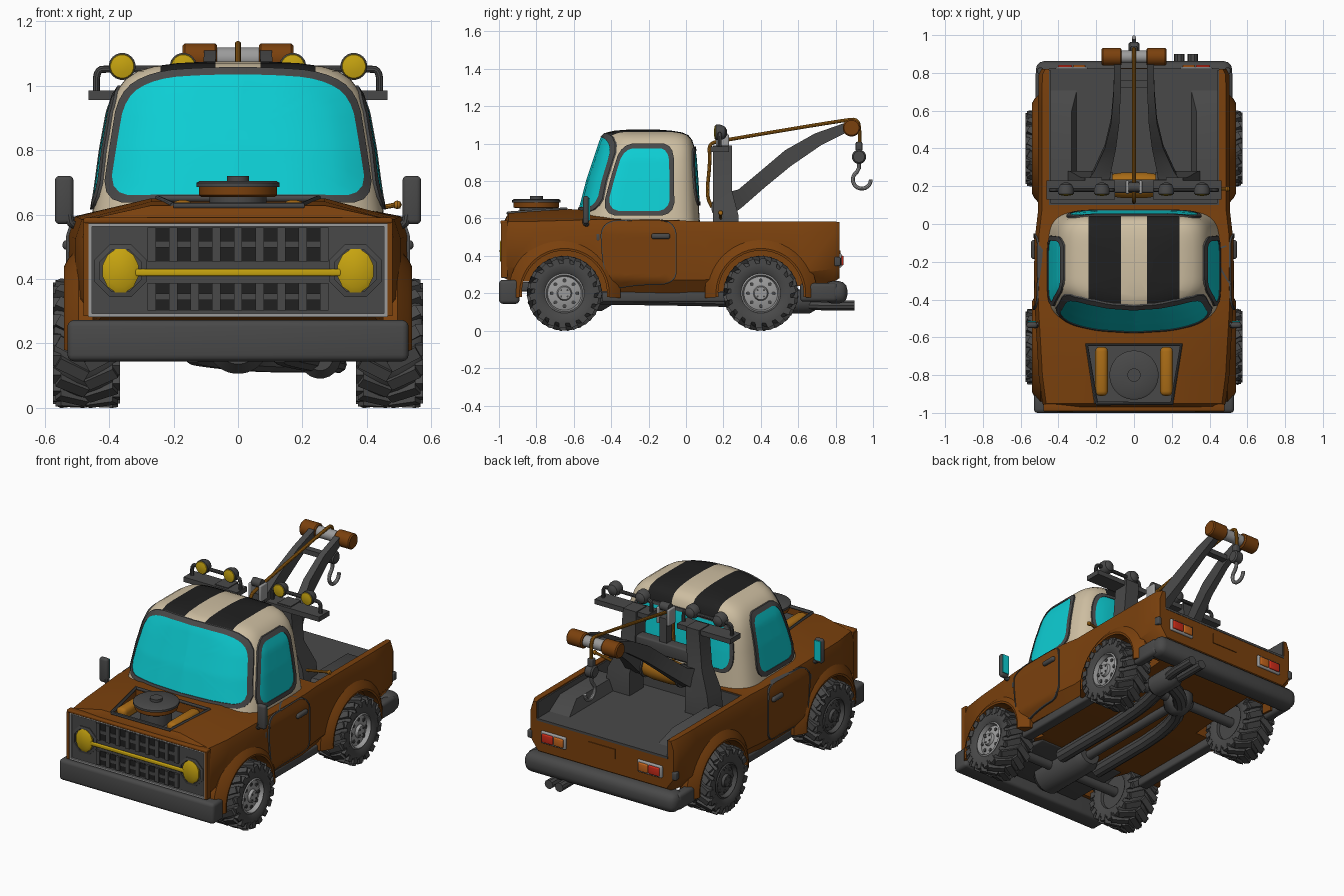
import bpy, bmesh, math
from mathutils import Vector, Matrix
from mathutils.bvhtree import BVHTree

if "Cube" in bpy.data.objects:
    bpy.data.objects.remove(bpy.data.objects["Cube"])

def material(name, rgb):
    m = bpy.data.materials.new(name)
    m.diffuse_color = (*rgb, 1)
    m.use_nodes = True
    m.node_tree.nodes["Principled BSDF"].inputs["Base Color"].default_value = m.diffuse_color
    return m
BROWN = material("rust_brown", (.195, .052, .004))
OCHRE = material("ochre", (.40, .15, .008))
DARK = material("dark_grey", (.066, .066, .066))
BLACK = material("black", (.014, .014, .014))
SAND = material("sand", (.62, .52, .36))
GLASS = material("cyan_glass", (.004, .62, .66))
YELLOW = material("yellow", (.57, .37, .005))
STEEL = material("light_grey", (.33, .33, .33))
RED = material("red", (.60, .025, .010))
ORANGE = material("orange", (.55, .13, .012))

# ---------- helpers ----------
def finish(name, bm, mats, recalc=True):
    bmesh.ops.remove_doubles(bm, verts=bm.verts, dist=1e-5)
    if recalc:
        bmesh.ops.recalc_face_normals(bm, faces=bm.faces)
    me = bpy.data.meshes.new(name)
    bm.to_mesh(me)
    bm.free()
    for m in mats:
        me.materials.append(m)
    ob = bpy.data.objects.new(name, me)
    bpy.context.collection.objects.link(ob)
    return ob

def box(name, c, s, mat, bevel=0):
    bm = bmesh.new()
    bmesh.ops.create_cube(bm, size=1)
    bmesh.ops.scale(bm, vec=s, verts=bm.verts)
    if bevel:
        bmesh.ops.bevel(bm, geom=bm.edges[:], offset=bevel, segments=3, profile=.5, affect='EDGES')
    ob = finish(name, bm, [mat])
    ob.location = c
    return ob

def loft(name, secs, mat):
    bm = bmesh.new()
    rings = [[bm.verts.new(p) for p in s] for s in secs]
    n = len(secs[0])
    for a, b in zip(rings, rings[1:]):
        for i in range(n):
            bm.faces.new((a[i], a[(i + 1) % n], b[(i + 1) % n], b[i]))
    bm.faces.new(rings[0])
    bm.faces.new(rings[-1])
    return finish(name, bm, [mat])

def lathe(name, prof, mat, axis, loc, n=32, squash=1):
    secs = []
    for r, h in prof:
        ring = []
        for i in range(n):
            a = 2 * math.pi * (i + .5) / n
            u, v = squash * r * math.cos(a), r * math.sin(a)
            ring.append(Vector({'X': (h, u, v), 'Y': (u, h, v), 'Z': (u, v, h)}[axis]) + Vector(loc))
        secs.append(ring)
    return loft(name, secs, mat)

def rod(name, r, h0, h1, mat, axis, loc, n=24):
    return lathe(name, [(r, h0), (r, h1)], mat, axis, loc, n)

def chaikin(pts, n=2, closed=True):
    pts = [Vector(p) for p in pts]
    for _ in range(n):
        out = [] if closed else [pts[0]]
        for i in range(len(pts) if closed else len(pts) - 1):
            a, b = pts[i], pts[(i + 1) % len(pts)]
            out += [a.lerp(b, .25), a.lerp(b, .75)]
        pts = out if closed else out + [pts[-1]]
    return pts

def tube(name, pts, r, mat):
    cu = bpy.data.curves.new(name, 'CURVE')
    cu.dimensions, cu.bevel_depth, cu.bevel_resolution, cu.use_fill_caps = '3D', r, 3, True
    sp = cu.splines.new('POLY')
    sp.points.add(len(pts) - 1)
    for p, q in zip(sp.points, pts):
        p.co = (*q, 1)
    cu.materials.append(mat)
    tmp = bpy.data.objects.new(name + "_path", cu)
    bpy.context.collection.objects.link(tmp)
    me = bpy.data.meshes.new_from_object(tmp.evaluated_get(bpy.context.evaluated_depsgraph_get()))
    bpy.data.objects.remove(tmp)
    bpy.context.collection.objects.link(bpy.data.objects.new(name, me))

def cut(target, cutters):
    for c in cutters:
        m = target.modifiers.new("cut", 'BOOLEAN')
        m.operation, m.object, m.solver = 'DIFFERENCE', c, 'EXACT'
    me = bpy.data.meshes.new_from_object(target.evaluated_get(bpy.context.evaluated_depsgraph_get()))
    target.modifiers.clear()
    target.data = me
    for c in cutters:
        bpy.data.objects.remove(c)

def bvh(ob):
    bm = bmesh.new()
    bm.from_mesh(ob.data)
    return BVHTree.FromBMesh(bm)

def decal(name, pts, out, tree, border, rim, fill, rounds=3):
    """Thin bordered plate laid on a surface, seen against direction `out`."""
    out, line = Vector(out), []
    rounded = chaikin(pts, rounds)
    for a, b in zip(rounded, rounded[1:] + rounded[:1]):
        k = max(1, math.ceil((b - a).length / .03))
        line += [a.lerp(b, i / k) for i in range(k)]
    lo = Vector([min(p[i] for p in line) for i in (0, 1)])
    hi = Vector([max(p[i] for p in line) for i in (0, 1)])
    mid, half = (lo + hi) / 2, (hi - lo) / 2
    def place(p, off):
        base = Vector((0, p[0], p[1])) if abs(out.x) > .5 else Vector((p[0], 0, p[1]))
        hit = tree.ray_cast(base + out * 3, -out)
        if hit[0] is None:
            hit = tree.find_nearest(base + out * .5)
        return hit[0] + out * off
    fx, fz = 1 - border / half.x, 1 - border / half.y
    steps = [(1, 1, -.004), (1, 1, .009), (fx, fz, .009), (fx, fz, .005)]
    steps += [(fx * k / 8, fz * k / 8, .005) for k in range(7, -1, -1)]
    bm = bmesh.new()
    rings = [[bm.verts.new(place((mid.x + (p.x - mid.x) * sx, mid.y + (p.y - mid.y) * sz), o)) for p in line]
             for sx, sz, o in steps]
    n = len(line)
    for j in range(len(rings) - 1):
        for i in range(n):
            f = bm.faces.new((rings[j][i], rings[j][(i + 1) % n], rings[j + 1][(i + 1) % n], rings[j + 1][i]))
            f.material_index = 0 if j < 3 else 1
    bm.normal_update()
    if sum(f.normal.dot(out) for f in bm.faces) < 0:
        bmesh.ops.reverse_faces(bm, faces=bm.faces)
    return finish(name, bm, [rim, fill], False)

# ---------- body shell with wheel wells, bed and engine bay cut out ----------
def body_section(y, w, zb, zs, zt):
    half = [(w - .05, zb), (w, zb + .07), (w, zs - .06), (w - .02, zs), (.27, zt)]
    return [(x, y, z) for x, z in half] + [(-x, y, z) for x, z in reversed(half)]
body = loft("body", [body_section(*s) for s in [
    (-.97, .475, .28, .58, .59), (-.95, .485, .27, .585, .628), (-.8, .505, .26, .585, .64), (-.62, .515, .25, .59, .65),
    (-.45, .525, .21, .595, .64), (-.05, .522, .20, .59, .60), (.07, .508, .20, .585, .585), (.62, .508, .24, .585, .585),
    (.79, .505, .26, .585, .585), (.82, .49, .28, .58, .58)]], BROWN)
wells = [rod("well_cutter", .232, .33, .8, BROWN, 'X', (0 if s > 0 else -1.13, y, .2), 40) for s in (1, -1) for y in (-.65, .4)]
bed_cut = box("bed_cutter", (0, .6, .72), (.9, 1.0, .5), BROWN)
bay = lambda z0, z1: [[(-.2, -.95, z), (.2, -.95, z), (.25, -.64, z), (-.25, -.64, z)] for z in (z0, z1)]
cut(body, wells + [bed_cut, loft("bay_cutter", bay(.575, .8), BROWN)])
body_tree = bvh(body)
box("hood_lip", (0, -.972, .581), (.96, .04, .018), BROWN, .006)

# ---------- cab ----------
def cab_ring(z, yf, yb, w):
    ring, yc, h = [], (yf + yb) / 2, (yb - yf) / 2
    for i in range(88):
        a = 2 * math.pi * i / 88
        c, s = math.cos(a), math.sin(a)
        x = math.copysign(abs(c) ** .36, c)
        t = math.copysign(abs(s) ** .36, s)
        ring.append((w * x, yc + h * t + (.07 * x * x * -t * min(1, w / .3) if t < 0 else 0), z))
    return ring
cab = loft("cab", [cab_ring(*r) for r in [
    (.57, -.59, .075, .458), (.64, -.572, .07, .447), (.8, -.53, .062, .425), (.92, -.49, .053, .403), (.98, -.47, .045, .380),
    (1.02, -.457, .033, .350), (1.045, -.445, .013, .312), (1.060, -.425, -.02, .262), (1.070, -.38, -.08, .19),
    (1.076, -.30, -.16, .08)]], SAND)
cab_tree = bvh(cab)
bm = bmesh.new()
bm.from_mesh(cab.data)
for x in (-.24, -.07, .07, .24):
    bmesh.ops.bisect_plane(bm, geom=bm.verts[:] + bm.edges[:] + bm.faces[:], plane_co=(x, 0, 0), plane_no=(1, 0, 0))
for f in bm.faces:                                   # roof stripes
    c = f.calc_center_median()
    f.material_index = int(c.z > .98 and .07 < abs(c.x) < .24)
bm.to_mesh(cab.data)
bm.free()
cab.data.materials.append(BLACK)
sym = lambda half: half + [(-x, z) for x, z in reversed(half)]
decal("windshield", sym([(.25, .64), (.425, .635), (.398, .82), (.372, .98), (.27, 1.045), (.1, 1.058)]), (0, -1, 0), cab_tree, .023, DARK, GLASS, 2)
decal("rear_window", sym([(.2, .67), (.37, .67), (.34, .97), (.2, .985)]), (0, 1, 0), cab_tree, .02, DARK, GLASS)
for s in (-1, 1):
    decal("side_window", [(-.455, .615), (-.25, .615), (-.06, .615), (-.065, .8), (-.065, 1.0), (-.2, 1.0), (-.345, 1.0), (-.40, .83)],
          (s, 0, 0), cab_tree, .025, DARK, GLASS, 2)
    decal("door", [(-.457, .59), (-.455, .42), (-.42, .215), (-.25, .245), (-.05, .245), (-.05, .4), (-.05, .595), (-.25, .595)],
          (s, 0, 0), body_tree, .006, DARK, BROWN)
    box("door_handle", (s * .53, -.135, .505), (.03, .10, .03), DARK, .012)
    # mirrors
    box("mirror", (s * .54, -.535, .645), (.058, .032, .15), DARK, .014)
    box("mirror_glass", (s * .54, -.517, .65), (.044, .006, .12), GLASS)
    tube("mirror_arm", chaikin([(s * .46, -.5, .57), (s * .52, -.54, .565), (s * .525, -.54, .60)], 2, False), .013, DARK)
    box("fender_badge", (s * .515, -.47, .50), (.02, .02, .04), DARK, .006)
    # wheel arch flares
    for y in (-.65, .4):
        arc = [math.radians(-5 + 190 * i / 24) for i in range(25)]
        rib = lambda a: [(s * x, y + r * math.cos(a), .2 + r * math.sin(a)) for x, r in ((.45, .228), (.538, .228), (.54, .24), (.528, .262), (.495, .30), (.45, .30))]
        loft("wheel_flare", [rib(a) for a in arc], BROWN)
    box("running_board", (s * .44, -.12, .18), (.07, .66, .055), DARK, .012)
    # tail lights
    box("tail_light_frame", (s * .33, .822, .375), (.17, .02, .075), STEEL, .008)
    box("tail_light_red", (s * .365, .832, .375), (.075, .02, .052), RED, .006)
    box("tail_light_amber", (s * .29, .832, .375), (.065, .02, .052), ORANGE, .006)
    box("side_marker", (s * .495, .81, .37), (.03, .035, .05), DARK, .008)
    box("rear_bumper_end", (s * .492, .71, .205), (.06, .2, .10), DARK, .02)
    box("bed_side_liner", (s * .446, .46, .525), (.008, .71, .105), DARK)
    loft("bed_wheel_hump", [[(s * .45, y0, z), (s * x, y0, z), (s * x, y1, z), (s * .45, y1, z)]
                            for z, x, y0, y1 in ((.47, .30, .16, .72), (.545, .33, .22, .60))], DARK)
    box("grille_side_lip", (s * .472, -.972, .43), (.016, .036, .29), BROWN)

# ---------- bed and bumpers ----------
box("bed_floor", (0, .462, .472), (.9, .72, .014), DARK)
box("bed_front_liner", (0, .106, .527), (.9, .01, .11), DARK)
box("tailgate_recess", (0, .821, .40), (.18, .008, .06), BROWN)
box("rear_bumper", (0, .80, .205), (1.04, .125, .12), DARK, .045)
box("front_bumper", (0, -.945, .208), (1.06, .11, .128), DARK, .02)

# ---------- grille ----------
box("grille_panel", (0, -.966, .43), (.92, .02, .285), DARK)
for z in (.287, .569):
    box("grille_trim_bar", (0, -.973, z), (.93, .026, .011), STEEL)
for s in (-1, 1):
    box("grille_trim_side", (s * .459, -.973, .43), (.011, .026, .28), STEEL)
    lathe("headlight_ring", [(.088, -.97), (.088, -.981), (.070, -.985), (.070, -.97)], DARK, 'Y', (s * .365, 0, .425), 8)
    lathe("headlight", [(.070, -.97), (.070, -.985), (.052, -.994), (0, -.996)], YELLOW, 'Y', (s * .365, 0, .425), 12, .82)
box("grille_yellow_bar", (0, -.984, .42), (.64, .014, .022), YELLOW, .005)
for z, h in ((.507, .105), (.345, .085)):
    box("grille_slots", (0, -.976, z), (.54, .006, h), BLACK)
    box("grille_cross_bar", (0, -.979, z), (.54, .01, .02), DARK)
    for i in range(9):
        box("grille_rib", (-.268 + .067 * i, -.981, z), (.026, .016, h), DARK)

# ---------- engine bay ----------
loft("engine_bay_floor", bay(.57, .58), DARK)
tube("engine_bay_rim", [(-.2, -.95, .628), (.2, -.95, .628), (.25, -.64, .65), (-.25, -.64, .65), (-.2, -.95, .628)], .01, DARK)
for s in (-1, 1):
    box("valve_cover", (s * .172, -.78, .61), (.068, .26, .07), OCHRE, .025)
rod("air_cleaner_base", .09, .57, .66, DARK, 'Z', (0, -.8, 0))
lathe("air_cleaner", [(.115, .655), (.122, .660), (.122, .685), (.115, .69)], BROWN, 'Z', (0, -.8, 0), 40)
lathe("air_cleaner_lid", [(.130, .685), (.130, .698), (.12, .704), (.035, .704), (.035, .72), (0, .72)], DARK, 'Z', (0, -.8, 0), 40)

# ---------- wheels ----------
def wheel(s, y):
    c = (s * .47, y, .2)
    half = [(.10, .055), (.106, .088), (.13, .102), (.16, .101), (.178, .08), (.186, .03)]
    lathe("tyre", half + [(r, -x) for r, x in reversed(half)], DARK, 'X', c, 48)
    bm = bmesh.new()
    for k in range(18):
        for e in (-1, 1):
            turn = Matrix.Translation(c) @ Matrix.Rotation(2 * math.pi * (k + .25 * e) / 18, 4, 'X')
            for p, a, sz in (((e * .045, 0, .185), e * .5, (.10, .036, .026)), ((e * .092, .026, .166), 0, (.024, .036, .036))):
                bmesh.ops.create_cube(bm, size=1, matrix=turn @ Matrix.Translation(p) @ Matrix.Rotation(a, 4, 'Z') @ Matrix.Diagonal((*sz, 1)))
    finish("tyre_lugs", bm, [DARK])
    prof = [(0, -.07), (.104, -.07), (.106, .088), (.098, .094), (.09, .068), (.05, .080), (.04, .080), (.034, .096), (0, .096)]
    lathe("wheel_rim", [(r, s * x) for r, x in prof], STEEL if s > 0 else DARK, 'X', c)
    for k in range(8):
        a = k * math.pi / 4
        rod("rim_hole", .011, s * .06, s * .080, DARK, 'X', (c[0], y + .068 * math.cos(a), .2 + .068 * math.sin(a)), 8)
        if k % 2:
            rod("rim_bolt", .006, s * .08, s * .10, DARK, 'X', (c[0], y + .024 * math.cos(a), .2 + .024 * math.sin(a)), 6)
for y in (-.65, .4):
    for s in (-1, 1):
        wheel(s, y)
    rod("axle", .03, -.4, .4, DARK, 'X', (0, y, .2), 16)

# ---------- underside ----------
lathe("differential", [(.03, -.09), (.085, -.04), (.095, 0), (.085, .04), (.03, .09)], DARK, 'X', (0, .4, .2), 20)
box("engine_skid_plate", (0, -.68, .235), (.6, .42, .05), DARK, .01)
lathe("engine_sump", [(.07, -.82), (.10, -.78), (.10, -.45), (.07, -.40)], DARK, 'Y', (0, 0, .205))
rod("drive_shaft", .028, -.45, .4, DARK, 'Y', (0, 0, .19), 16)
for x in (.24, .31):
    tube("exhaust_tip", chaikin([(.24, .55, .15), (x, .70, .135), (x, .9, .135)], 2, False), .028, DARK)
tube("exhaust_pipe", chaikin([(.13, -.5, .18), (.14, .2, .17), (.24, .58, .15)], 2, False), .042, DARK)
lathe("muffler", [(.04, .48), (.065, .51), (.065, .66), (.04, .70)], DARK, 'Y', (.255, 0, .155), 20)
tube("second_exhaust", chaikin([(-.14, -.5, .18), (-.13, .2, .17), (.05, .5, .15), (.24, .6, .15)], 2, False), .042, DARK)

# ---------- tow rig ----------
arm = [(.22, .60, .22, .74, .13, .25), (.30, .66, .28, .755, .12, .21), (.42, .765, .40, .855, .095, .155),
       (.56, .88, .53, .965, .078, .122), (.72, .99, .69, 1.055, .07, .108), (.88, 1.07, .87, 1.118, .068, .105)]
for s in (-1, 1):
    loft("boom_arm", [[(s * xi, yl, zl), (s * xo, yl, zl), (s * xo, yu, zu), (s * xi, yu, zu)] for yl, zl, yu, zu, xi, xo in arm], DARK)
    loft("rig_post", [[(s * a, .145, z), (s * b, .145, z), (s * b, y, z), (s * a, y, z)]
                      for z, a, b, y in ((.47, .19, .36, .28), (.62, .19, .34, .28), (.75, .18, .28, .245), (.99, .17, .26, .245))], DARK)
    box("light_shelf", (s * .282, .18, .97), (.365, .10, .03), DARK)
    tube("light_rail", chaikin([(s * .44, .18, .975), (s * .44, .18, 1.05), (s * .40, .18, 1.052), (s * .14, .18, 1.052), (s * .11, .18, 1.05), (s * .11, .18, .975)], 2, False), .011, DARK)
    for x in (.36, .17):
        lathe("lamp_shell", [(.037, .157), (.042, .160), (.042, .185), (.032, .208), (.015, .218), (0, .22)], DARK, 'Y', (s * x, 0, 1.06), 20)
        lathe("lamp_lens", [(.039, .16), (.036, .154), (.018, .150), (0, .149)], YELLOW, 'Y', (s * x, 0, 1.06), 20)
    lathe("boom_roller", [(.04, s * .065), (.047, s * .072), (.047, s * .165), (.04, s * .172)], BROWN, 'X', (0, .885, 1.085))
    rod("winch_flange", .07, s * .115, s * .13, DARK, 'X', (0, .205, .66))
    box("pulley_cheek", (s * .035, .195, 1.0), (.018, .07, .10), STEEL, .006)
box("rig_cross_beam", (0, .2, .80), (.4, .07, .08), DARK, .01)
box("boom_brace", (0, .74, 1.03), (.16, .04, .03), DARK)
rod("boom_spool", .034, -.07, .07, STEEL, 'X', (0, .885, 1.085))
lathe("winch_drum", [(.06, -.115), (.068, -.06), (.068, .06), (.06, .115)], OCHRE, 'X', (0, .205, .66))
rod("guide_pulley", .026, -.03, .03, DARK, 'X', (0, .195, 1.05))
box("pulley_post", (0, .2, .91), (.05, .05, .16), DARK)
tube("cable", chaikin([(0, .14, .66), (0, .11, .72), (0, .13, .92), (0, .12, 1.0), (0, .2, 1.018), (0, .86, 1.128), (0, .92, 1.13), (0, .93, 1.06), (0, .925, .95)], 2, False), .010, OCHRE)
box("cable_clamp", (0, .925, .985), (.035, .035, .05), DARK, .006)
lathe("hook_block", [(.03, -.028), (.038, -.02), (.038, .02), (.03, .028)], DARK, 'X', (0, .925, .93))
arc = [math.radians(125 + 235 * i / 20) for i in range(21)]
tube("tow_hook", [(0, .925, .91), (0, .925, .87)] + [(0, .94 + .048 * math.cos(a), .808 + .048 * math.sin(a)) for a in arc], .011, STEEL)
# side control lever
tube("control_lever", [(.33, .185, .60), (.49, .185, .63)], .008, OCHRE)
lathe("lever_knob", [(0, -.014), (.011, -.009), (.014, 0), (.011, .009), (0, .014)], OCHRE, 'X', (.495, .185, .63), 12)

# ---------- shading ----------
for ob in bpy.context.scene.objects:
    ob.select_set(True)
    bpy.context.view_layer.objects.active = ob
bpy.ops.object.shade_smooth_by_angle(angle=math.radians(35))
